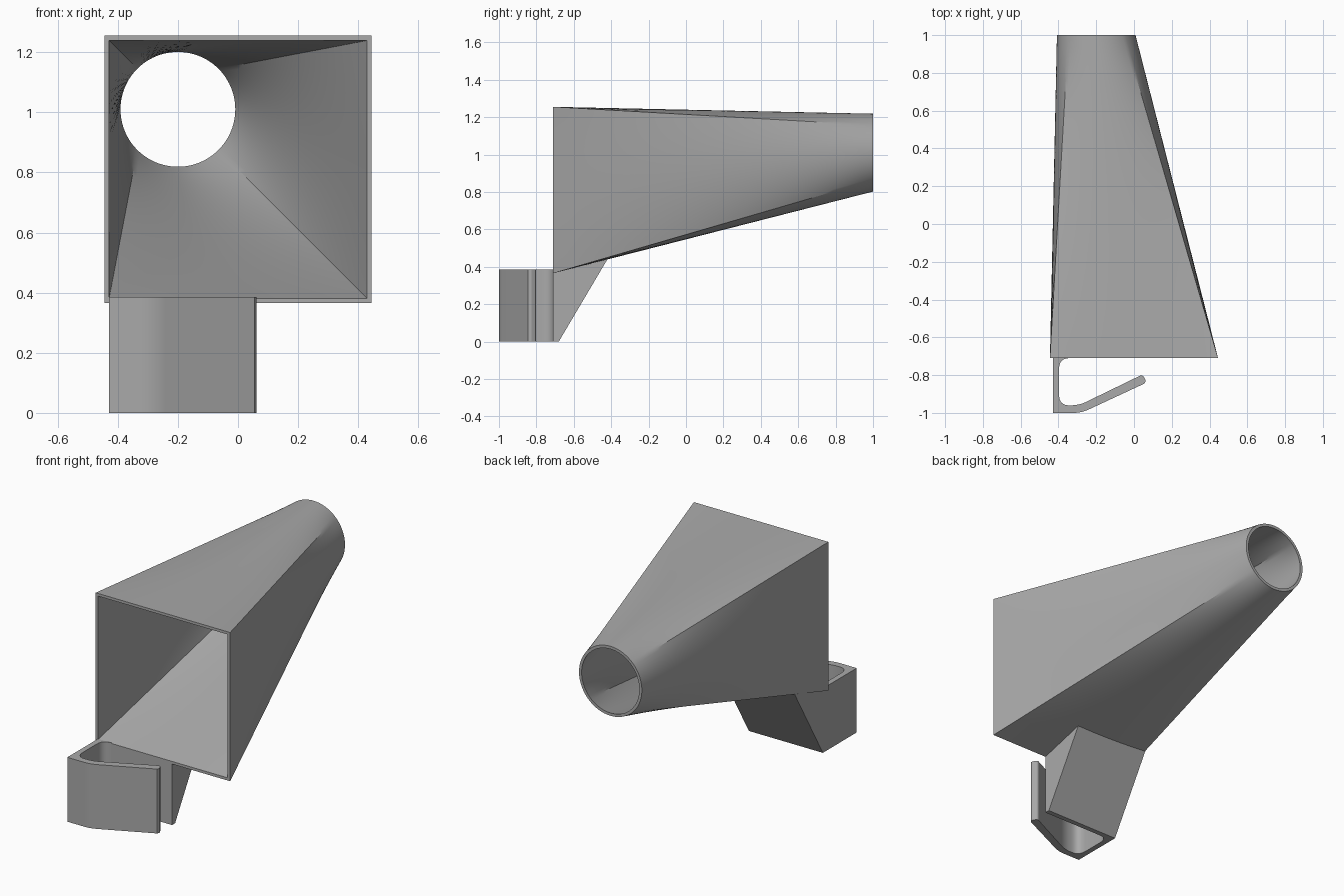
import bpy, bmesh, math
from mathutils import Vector

if "Cube" in bpy.data.objects:
    bpy.data.objects.remove(bpy.data.objects["Cube"])

grey = bpy.data.materials.new("plain_grey")
grey.use_nodes = True
COLOUR = (0.4, 0.4, 0.4, 1)
grey.diffuse_color = COLOUR
grey.node_tree.nodes["Principled BSDF"].inputs["Base Color"].default_value = COLOUR

FRONT, BACK = -0.71, 1.0
AXIS = -0.2          # x of the round outlet
CENTRE = 1.01        # z of the round outlet
MID = 0.81           # z of the square inlet centre


def finish(bm, name, smooth=True):
    bmesh.ops.recalc_face_normals(bm, faces=bm.faces)
    mesh = bpy.data.meshes.new(name)
    bm.to_mesh(mesh)
    bm.free()
    mesh.materials.append(grey)
    obj = bpy.data.objects.new(name, mesh)
    bpy.context.collection.objects.link(obj)
    if smooth:
        bpy.ops.object.select_all(action='DESELECT')
        obj.select_set(True)
        bpy.context.view_layer.objects.active = obj
        bpy.ops.object.shade_smooth_by_angle(angle=math.radians(25))
    return obj


def prism(name, points, to_3d, depth, smooth=True):
    """Extrude a flat outline along a vector."""
    bm = bmesh.new()
    face = bm.faces.new([bm.verts.new(to_3d(*p)) for p in points])
    ext = bmesh.ops.extrude_face_region(bm, geom=[face])
    moved = [g for g in ext["geom"] if isinstance(g, bmesh.types.BMVert)]
    bmesh.ops.translate(bm, verts=moved, vec=depth)
    return finish(bm, name, smooth)


def bend(a, corner, b, steps=8):
    """Rounded corner from a to b."""
    a, c, b = Vector(a), Vector(corner), Vector(b)
    return [a * (1 - t) ** 2 + c * 2 * t * (1 - t) + b * t * t
            for t in (i / steps for i in range(steps + 1))]


# Square-to-round duct: ruled loft, outer and inner skins joined by rims
SIDE, RINGS = 24, 24


def loft_ring(bm, half, radius, t):
    verts = []
    for k in range(4):
        for i in range(SIDE):
            u = i / SIDE
            ang = math.radians(90 * (k + u) - 45)
            turn = math.pi / 2 * k
            px, pz = half, half * (2 * u - 1)
            sx = px * math.cos(turn) - pz * math.sin(turn)
            sz = MID + px * math.sin(turn) + pz * math.cos(turn)
            cx = AXIS + radius * math.cos(ang)
            cz = CENTRE + radius * math.sin(ang)
            verts.append(bm.verts.new((sx + (cx - sx) * t,
                                       FRONT + (BACK - FRONT) * t,
                                       sz + (cz - sz) * t)))
    return verts


bm = bmesh.new()
steps = [i / RINGS for i in range(RINGS + 1)]
rings = [loft_ring(bm, 0.445, 0.208, t) for t in steps]
rings += [loft_ring(bm, 0.429, 0.191, t) for t in reversed(steps)]
for a, b in zip(rings, rings[1:] + rings[:1]):
    for i in range(len(a)):
        j = (i + 1) % len(a)
        bm.faces.new((a[i], a[j], b[j], b[i]))
finish(bm, "square_to_round_duct")

# Sloped foot under the inlet
prism("sloped_foot", [(FRONT, 0), (-0.68, 0), (-0.413, 0.452), (FRONT, 0.374)],
      lambda y, z: (-0.43, y, z), (0.49, 0, 0), smooth=False)

# Spring clip: back wall, rounded bends and slanted arm
outline = [(-0.43, FRONT), (-0.43, -1.0)]
outline += bend((-0.32, -1.0), (-0.278, -1.0), (-0.24, -0.982))
outline += bend((0.055, -0.845), (0.066, -0.83), (0.058, -0.82), 3)
outline += bend((0.05, -0.806), (0.04, -0.796), (0.028, -0.805), 3)
outline += bend((-0.25, -0.94), (-0.29, -0.96), (-0.335, -0.96))
outline += bend((-0.345, -0.96), (-0.397, -0.96), (-0.397, -0.9))
outline += bend((-0.397, -0.77), (-0.397, FRONT), (-0.34, FRONT))
prism("spring_clip", outline, lambda x, y: (x, y, 0), (0, 0, 0.385))
